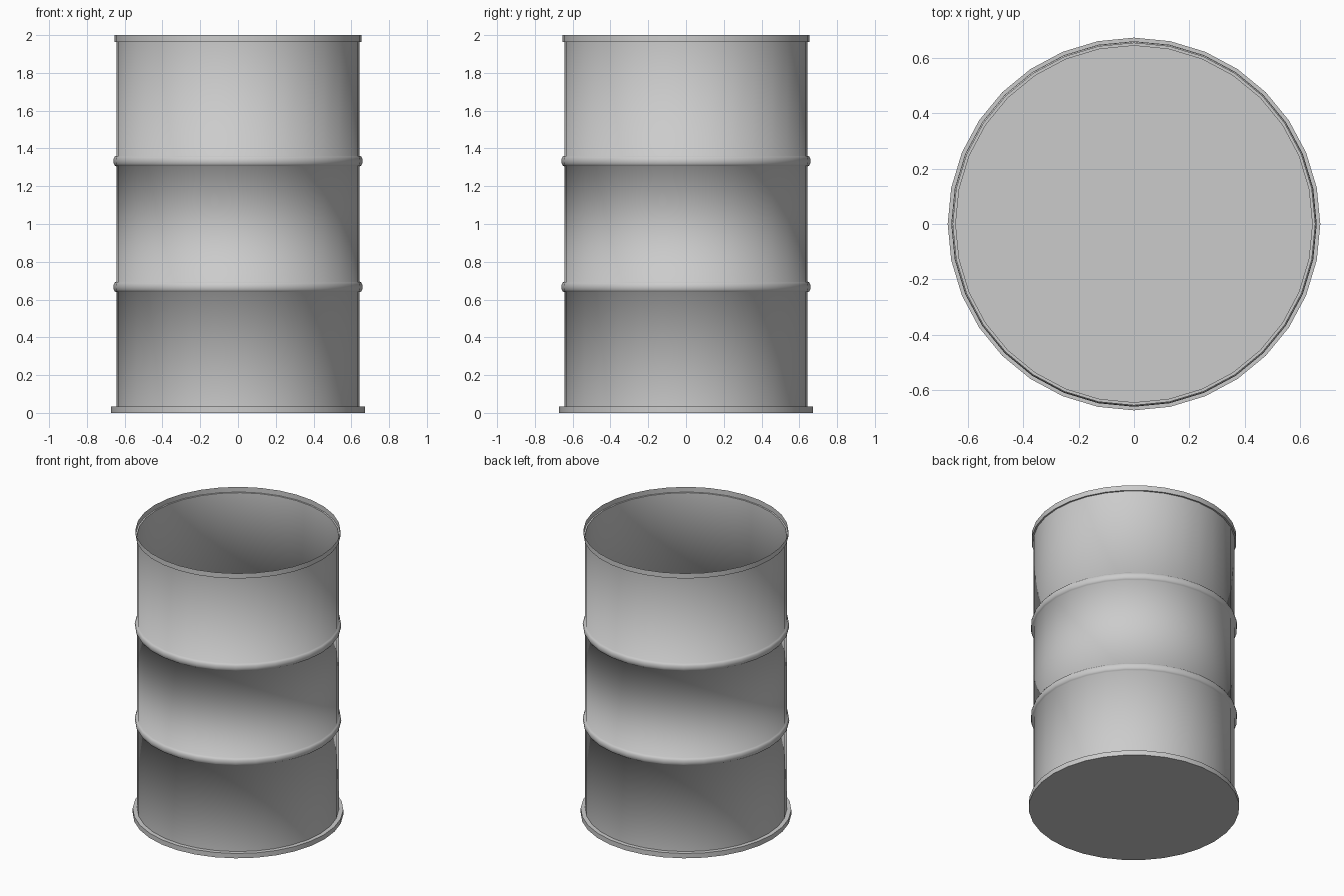
import bpy, bmesh, math

if "Cube" in bpy.data.objects:
    bpy.data.objects.remove(bpy.data.objects["Cube"])

SIDES = 32
R = 0.644


def rib(z, depth=0.016, half=0.028, steps=6):
    """Rounded hoop pressed outward from the wall."""
    pts = []
    for i in range(steps + 1):
        a = math.pi * (i / steps - 0.5)
        pts.append((R + depth * math.cos(a), z + half * math.sin(a)))
    return pts


def lathe(name, profile, sides=SIDES):
    """Spin a bottom-to-top (radius, z) profile; close the bottom, leave the top open."""
    bm = bmesh.new()
    rings = []
    for r, z in profile:
        rings.append([bm.verts.new((r * math.cos(2 * math.pi * j / sides),
                                    r * math.sin(2 * math.pi * j / sides), z))
                      for j in range(sides)])
    for lo, hi in zip(rings, rings[1:]):
        for j in range(sides):
            k = (j + 1) % sides
            bm.faces.new((lo[j], lo[k], hi[k], hi[j]))
    bm.faces.new(rings[0][::-1])
    mesh = bpy.data.meshes.new(name)
    bm.to_mesh(mesh)
    bm.free()
    ob = bpy.data.objects.new(name, mesh)
    bpy.context.collection.objects.link(ob)
    bpy.context.view_layer.objects.active = ob
    ob.select_set(True)
    bpy.ops.object.shade_smooth_by_angle(angle=math.radians(70))
    ob.select_set(False)
    return ob


# Thin-walled open barrel: base flange, wall with two ribs, stepped top rim
profile = [(0.673, 0.0), (0.673, 0.034), (R, 0.034)]
profile += rib(2 / 3) + rib(4 / 3)
profile += [(R, 1.964), (0.655, 1.964), (0.655, 2.0)]
lathe("barrel", profile)
